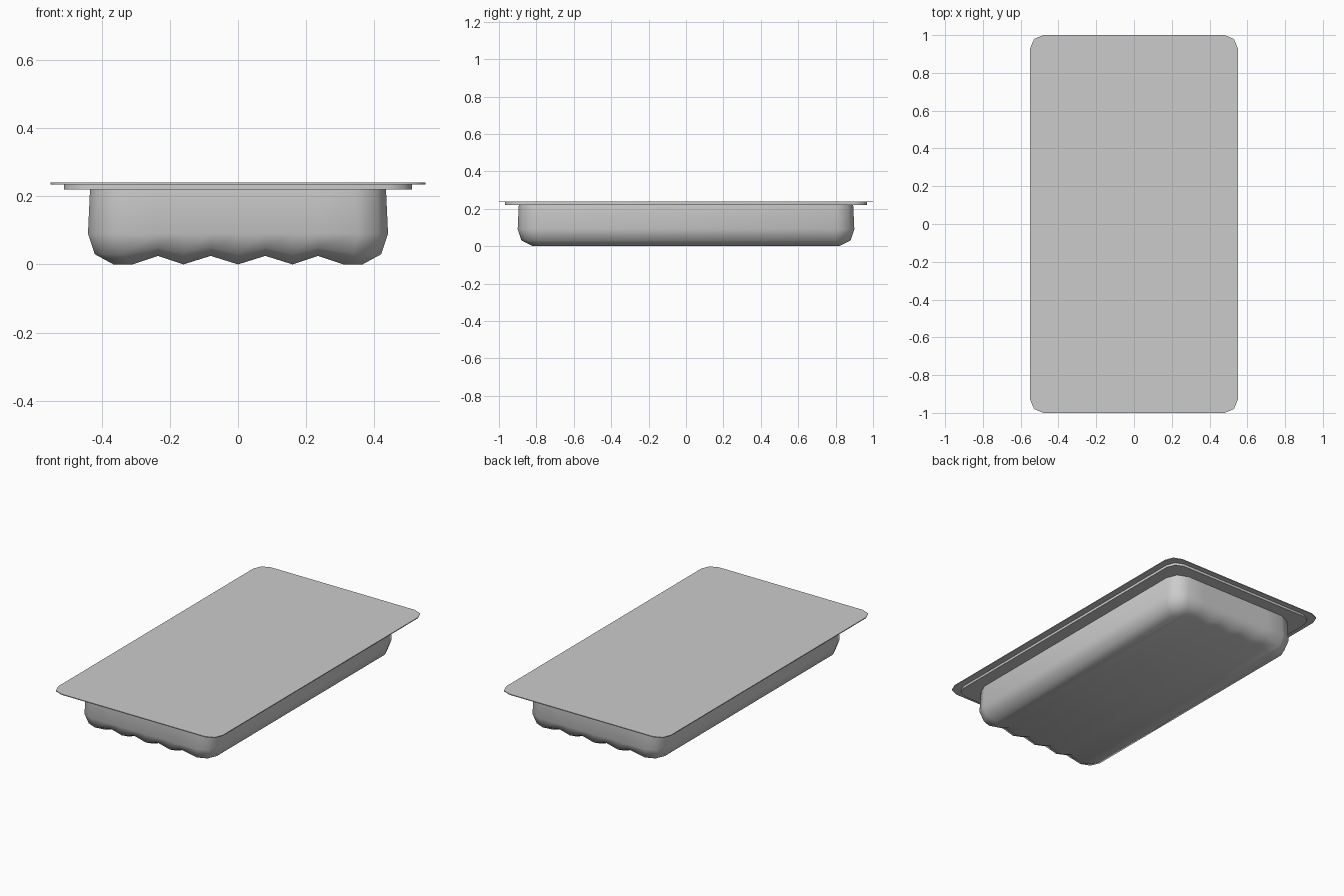
import bpy, bmesh, math

if "Cube" in bpy.data.objects:
    bpy.data.objects.remove(bpy.data.objects["Cube"])

GROOVES = [-0.235, -0.16, -0.08, 0.0, 0.08, 0.16, 0.235]
RAISED = {-0.235, -0.08, 0.08, 0.235}
SIDE = len(GROOVES) + 6


def ring(bm, x, y, z, r, wave=0.0):
    """Rounded rectangle, with optional raised points along the two short ends."""
    arc = [(r - r * math.cos(a), r - r * math.sin(a)) for a in (0, math.pi / 4, math.pi / 2)]
    front = [(-x + u, -y + v, z) for u, v in arc]
    front += [(g, -y, z + (wave if g in RAISED else 0)) for g in GROOVES]
    front += [(x - u, -y + v, z) for u, v in reversed(arc)]
    back = [(px, -py, pz) for px, py, pz in reversed(front)]
    return [bm.verts.new(p) for p in front + back]


def loft(bm, rings):
    for a, b in zip(rings, rings[1:]):
        n = len(a)
        for i in range(n):
            j = (i + 1) % n
            bm.faces.new((a[i], a[j], b[j], b[i]))


def cap(bm, rg):
    """Close a ring with strips running front to back."""
    n = len(rg)
    for i in range(SIDE - 1):
        bm.faces.new((rg[i], rg[i + 1], rg[n - 2 - i], rg[n - 1 - i]))


def finish(bm, name):
    bmesh.ops.recalc_face_normals(bm, faces=bm.faces)
    mesh = bpy.data.meshes.new(name)
    bm.to_mesh(mesh)
    bm.free()
    ob = bpy.data.objects.new(name, mesh)
    bpy.context.collection.objects.link(ob)
    bpy.ops.object.select_all(action='DESELECT')
    ob.select_set(True)
    bpy.context.view_layer.objects.active = ob
    bpy.ops.object.shade_smooth_by_angle(angle=math.radians(60))


# Tray: outer wall from the ribbed base up, flange, then inner wall back down
T = 0.01
wall = [(0.365, 0.82, 0.0, 0.055, 0.025),
        (0.42, 0.88, 0.03, 0.08, 0.02),
        (0.44, 0.90, 0.09, 0.09, 0.0),
        (0.434, 0.894, 0.22, 0.09, 0.0)]
flange = [(0.51, 0.968, 0.22, 0.07, 0.0),
          (0.51, 0.968, 0.235, 0.07, 0.0)]
inner = [(0.424, 0.884, 0.235, 0.08, 0.0)]
inner += [(x - T, y - T, z + T, r - T, w) for x, y, z, r, w in reversed(wall[:3])]
bm = bmesh.new()
rings = [ring(bm, *p) for p in wall + flange + inner]
loft(bm, rings)
cap(bm, rings[0])
cap(bm, rings[-1])
finish(bm, "tray")

# Thin sealing film over the top
bm = bmesh.new()
rings = [ring(bm, 0.55, 1.0, z, 0.07) for z in (0.235, 0.24)]
loft(bm, rings)
for rg in rings:
    bm.faces.new(rg)
finish(bm, "cover_film")
